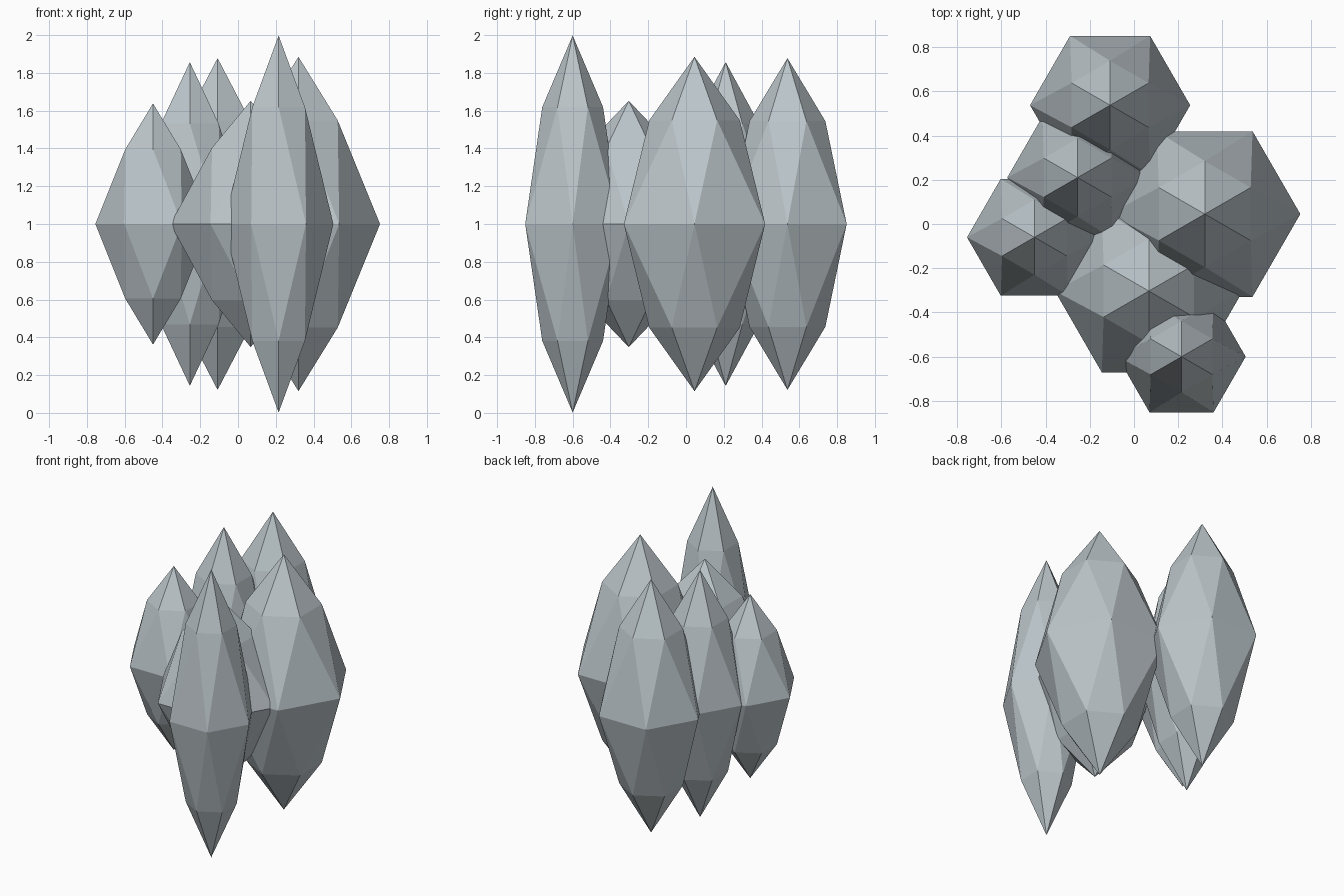
import bpy, bmesh, math

if "Cube" in bpy.data.objects:
    bpy.data.objects.remove(bpy.data.objects["Cube"])

mat = bpy.data.materials.new("pale blue grey stone")
mat.diffuse_color = (0.50, 0.56, 0.59, 1)
mat.use_nodes = True
mat.node_tree.nodes["Principled BSDF"].inputs["Base Color"].default_value = mat.diffuse_color


def crystal(name, x, y, radius, height):
    """Double-ended hexagonal crystal, mirrored about its equator at z = 1."""
    bm = bmesh.new()

    def ring(r, z, offset):
        return [bm.verts.new((r * math.cos(math.radians(60 * i + offset)),
                              r * math.sin(math.radians(60 * i + offset)), z))
                for i in range(6)]

    girdle = ring(radius, 0, 0)
    for s in (1, -1):
        # shoulder ring is twisted by half a side against the girdle
        shoulder = ring(radius * 0.555, s * height * 0.62, 30)
        tip = bm.verts.new((0, 0, s * height))
        for i in range(6):
            j = (i + 1) % 6
            bm.faces.new((girdle[i], girdle[j], shoulder[i]))
            bm.faces.new((shoulder[i], girdle[j], shoulder[j]))
            bm.faces.new((shoulder[i], shoulder[j], tip))
    bmesh.ops.recalc_face_normals(bm, faces=bm.faces)
    mesh = bpy.data.meshes.new(name)
    bm.to_mesh(mesh)
    bm.free()
    mesh.materials.append(mat)
    obj = bpy.data.objects.new(name, mesh)
    obj.location = (x, y, 1)
    bpy.context.collection.objects.link(obj)


# Cluster: name, centre x, centre y, girdle radius, half height
for args in [
    ("front_crystal", 0.215, -0.60, 0.29, 0.998),
    ("left_crystal", -0.45, -0.06, 0.305, 0.638),
    ("back_crystal", -0.108, 0.537, 0.362, 0.878),
    ("right_crystal", 0.32, 0.045, 0.432, 0.885),
    ("back_left_crystal", -0.255, 0.21, 0.318, 0.857),
    ("centre_front_crystal", 0.067, -0.303, 0.425, 0.652),
]:
    crystal(*args)
